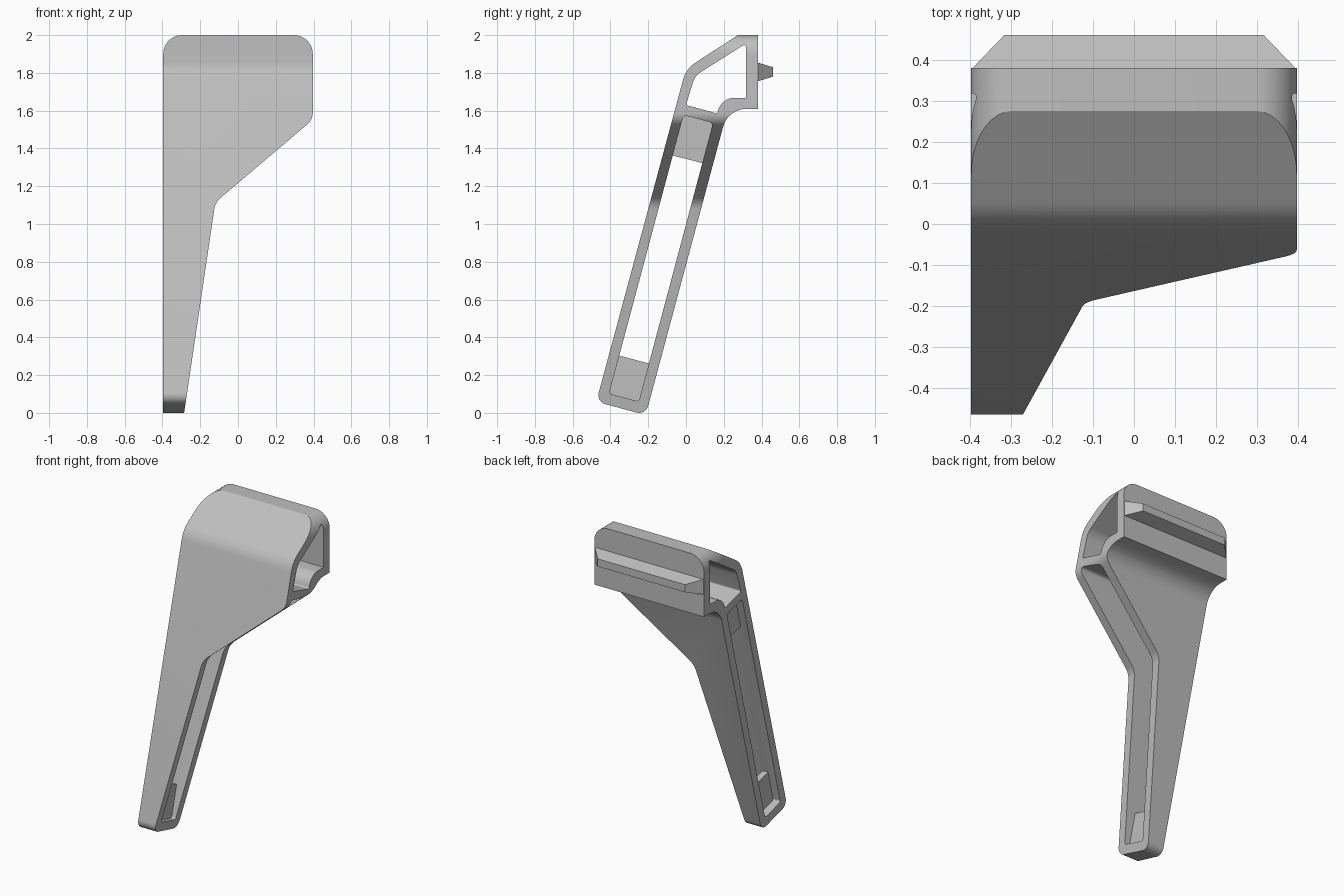
import bpy, bmesh, math
from mathutils import Vector

cube = bpy.data.objects.get("Cube")
if cube:
    bpy.data.objects.remove(cube, do_unlink=True)

grey = bpy.data.materials.new("plain grey")
grey.use_nodes = True
GREY = (0.52, 0.52, 0.52, 1)
grey.diffuse_color = GREY
grey.node_tree.nodes["Principled BSDF"].inputs["Base Color"].default_value = GREY


def rounded(corners, steps=9):
    """Turn (u, v, radius) corners into a filleted outline."""
    out = []
    for i, (u, v, r) in enumerate(corners):
        p = Vector((u, v))
        if not r:
            out.append(p)
            continue
        a = (Vector(corners[i - 1][:2]) - p).normalized()
        b = (Vector(corners[(i + 1) % len(corners)][:2]) - p).normalized()
        half = a.angle(b) / 2
        centre = p + (a + b).normalized() * r / math.sin(half)
        start = p + a * r / math.tan(half) - centre
        end = p + b * r / math.tan(half) - centre
        sweep = math.pi - 2 * half
        for k in range(steps + 1):
            t = k / steps
            out.append(centre + (start * math.sin((1 - t) * sweep)
                                 + end * math.sin(t * sweep)) / math.sin(sweep))
    return out


def finish(name, bm):
    bmesh.ops.recalc_face_normals(bm, faces=bm.faces)
    mesh = bpy.data.meshes.new(name)
    bm.to_mesh(mesh)
    bm.free()
    mesh.materials.append(grey)
    ob = bpy.data.objects.new(name, mesh)
    bpy.context.collection.objects.link(ob)
    return ob


def prism(name, corners, axis, lo, hi):
    """Extrude an outline along x (outline in y, z) or y (outline in x, z)."""
    place = (lambda p, d: (d, p.x, p.y)) if axis == "x" else (lambda p, d: (p.x, d, p.y))
    bm = bmesh.new()
    face = bm.faces.new([bm.verts.new(place(p, lo)) for p in rounded(corners)])
    moved = bmesh.ops.extrude_face_region(bm, geom=[face])["geom"]
    shift = Vector(place(Vector((0, 0)), hi - lo))
    bmesh.ops.translate(bm, vec=shift,
                        verts=[g for g in moved if isinstance(g, bmesh.types.BMVert)])
    return finish(name, bm)


def combine(target, tool, operation):
    """Apply a boolean and drop the tool object."""
    mod = target.modifiers.new(operation.title(), "BOOLEAN")
    mod.operation, mod.object, mod.solver = operation, tool, "EXACT"
    bpy.context.view_layer.objects.active = target
    bpy.ops.object.modifier_apply(modifier=mod.name)
    bpy.data.objects.remove(tool, do_unlink=True)


# Side profile of the leaning leg and its head
bracket = prism("bracket_leg", [
    (-0.213, -0.011, 0.05), (0.222, 1.61, 0.13), (0.38, 1.61, 0), (0.38, 2.0, 0),
    (0.275, 2.0, 0), (0.0, 1.822, 0.16), (-0.475, 0.059, 0.05)], "x", -0.6, 0.6)

# Hollow head and long leg channel
head_hollow = prism("head_hollow", [
    (0.0, 1.63, 0.01), (0.165, 1.585, 0.01), (0.19, 1.668, 0.09), (0.317, 1.668, 0),
    (0.317, 1.955, 0.01), (0.048, 1.785, 0.1)], "x", -0.8, 0.8)
leg_channel = prism("leg_channel", [
    (-0.25, 0.06, 0.015), (0.143, 1.535, 0.02), (-0.013, 1.577, 0.02),
    (-0.407, 0.102, 0.015)], "x", -0.8, 0.8)
for hollow in (head_hollow, leg_channel):
    combine(bracket, hollow, "DIFFERENCE")

# Front outline trims the extrusion to a tapering leg with a wide head
outline = prism("front_outline", [
    (-0.396, -0.1, 0), (-0.3, -0.1, 0), (-0.12, 1.115, 0.1), (0.396, 1.552, 0.08),
    (0.396, 2.0, 0.1), (-0.396, 2.0, 0.1)], "y", -0.8, 0.8)
combine(bracket, outline, "INTERSECT")

# Web plates closing both ends of the channel
for name, corners in (
        ("lower_web", [(-0.24, 0.05, 0), (-0.19, 0.26, 0), (-0.36, 0.305, 0), (-0.42, 0.09, 0)]),
        ("upper_web", [(0.097, 1.32, 0), (0.15, 1.55, 0), (-0.01, 1.59, 0), (-0.08, 1.365, 0)])):
    combine(bracket, prism(name, corners, "x", -0.345, -0.305), "UNION")

# Tapered rail across the back of the head
bm = bmesh.new()
bmesh.ops.create_cube(bm, size=2)
for v in bm.verts:
    outer = v.co.y > 0
    v.co = (v.co.x * (0.315 if outer else 0.394), 0.46 if outer else 0.378,
            1.805 + v.co.z * (0.025 if outer else 0.05))
combine(bracket, finish("back_rail", bm), "UNION")

# Two screw holes straight through head and rail
for x in (-0.2, 0.196):
    bm = bmesh.new()
    bmesh.ops.create_cone(bm, cap_ends=True, segments=40, radius1=0.04, radius2=0.04, depth=2)
    for v in bm.verts:
        v.co = (v.co.x + x, v.co.z, v.co.y + 1.805)
    combine(bracket, finish("screw_hole", bm), "DIFFERENCE")

# Smooth fillets, crisp edges
bpy.ops.object.select_all(action="DESELECT")
bracket.select_set(True)
bpy.context.view_layer.objects.active = bracket
bpy.ops.object.shade_smooth_by_angle(angle=math.radians(25))
